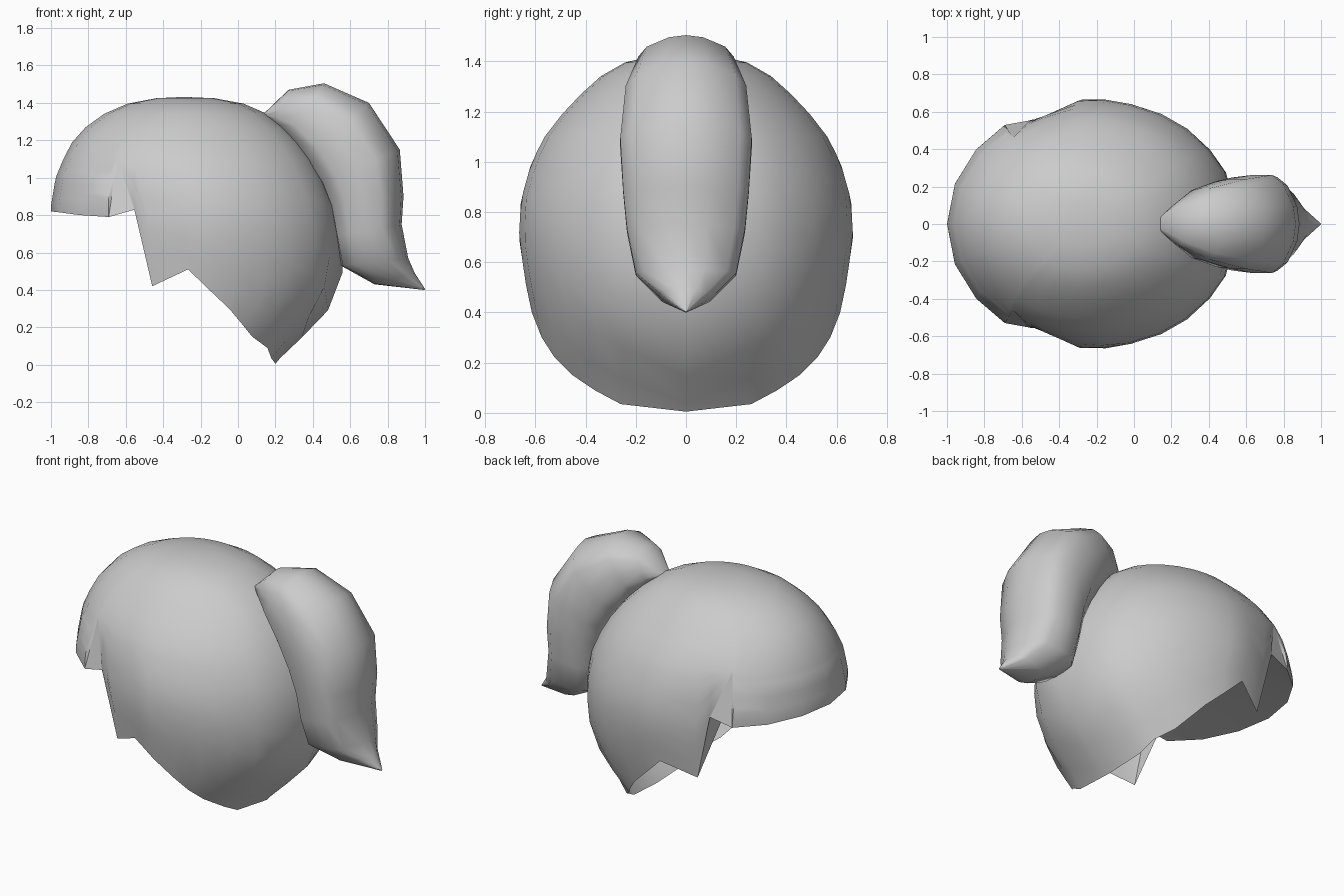
import bpy, bmesh
from math import sin, cos, radians

if "Cube" in bpy.data.objects:
    bpy.data.objects.remove(bpy.data.objects["Cube"])

# Cap cross-sections, crown to nape: height, centre x, half length, half width
RINGS = [(1.432, -.29, 0, 0), (1.424, -.28, .18, .14), (1.385, -.28, .36, .285),
         (1.31, -.28, .49, .38), (1.22, -.275, .595, .47), (1.12, -.26, .665, .555),
         (1.0, -.25, .725, .617), (.85, -.23, .77, .66), (.70, -.218, .78, .668),
         (.51, -.20, .765, .64), (.30, -.235, .725, .595), (.15, -.41, .756, .59),
         (.035, -.275, .5, .615), (.005, -.3, .5, .6)]
# Hairline: angle from the nape round to the fringe, height of the lower edge
EDGE = [(0, .005), (25, .035), (37, .09), (50, .15), (62, .22), (75, .30),
        (85, .40), (95, .51), (109, .42), (115, .83), (125, 1.10), (127, .79), (143, .80),
        (161, .815), (180, .82)]
UPPER, LOWER = 6, 8


def ring_index(z):
    for i in range(len(RINGS) - 1):
        z0, z1 = RINGS[i][0], RINGS[i + 1][0]
        if z >= z1:
            return i + (z0 - z) / (z0 - z1)
    return len(RINGS) - 1


def cap_point(angle, s):
    i = min(int(s), len(RINGS) - 2)
    z, c, a, b = [p + (q - p) * (s - i) for p, q in zip(RINGS[i], RINGS[i + 1])]
    if 105 < abs(angle) < 120:  # side locks lie closer to the face
        b *= 1 - .08 * min(1, max(0, (1.15 - z) / .35))
    return (c + a * cos(radians(angle)), b * sin(radians(angle)), z)


def finish(name, bm):
    bmesh.ops.remove_doubles(bm, verts=bm.verts, dist=.0005)
    bmesh.ops.recalc_face_normals(bm, faces=bm.faces)
    mesh = bpy.data.meshes.new(name)
    bm.to_mesh(mesh)
    bm.free()
    obj = bpy.data.objects.new(name, mesh)
    bpy.context.collection.objects.link(obj)
    bpy.ops.object.select_all(action='DESELECT')
    obj.select_set(True)
    bpy.context.view_layer.objects.active = obj
    bpy.ops.object.shade_smooth_by_angle(angle=radians(50))
    return obj


def skin(bm, rows, closed):
    n = len(rows[0])
    for r0, r1 in zip(rows, rows[1:]):
        for k in range(n if closed else n - 1):
            j = (k + 1) % n
            bm.faces.new((r0[k], r0[j], r1[j], r1[k]))


# Open hair cap with fringe, side locks and pointed nape
bm = bmesh.new()
columns = EDGE + [(-a, z) for a, z in EDGE[-2:0:-1]]
split = ring_index(1.10)
grid = []
for angle, z in columns + columns[:1]:
    end = ring_index(z)
    steps = [split * r / UPPER for r in range(UPPER)]
    steps += [split + (end - split) * r / LOWER for r in range(LOWER + 1)]
    grid.append([bm.verts.new(cap_point(angle, s)) for s in steps])
skin(bm, grid, False)
finish("hair_cap", bm)

# Underside of the fringe, with the notch walls and the folded inside of each lock
bm = bmesh.new()
rim = [(a, z) for a, z in EDGE if a >= 127]
rim += [(-a, z) for a, z in rim[-2::-1]]
lock_y = cap_point(115, ring_index(.83))[1]
outer = [bm.verts.new(cap_point(a, ring_index(z))) for a, z in rim]
inner = [bm.verts.new((-.55, lock_y * (1 - 2 * i / (len(rim) - 1)), .83)) for i in range(len(rim))]
skin(bm, [outer, inner], False)
for side, i, j in ((1, 0, 1), (-1, -1, -2)):
    top = bm.verts.new(cap_point(side * 125, ring_index(1.10)))
    tip = bm.verts.new(cap_point(side * 109, ring_index(.42)))
    bm.faces.new((top, outer[i], inner[i]))
    bm.faces.new((tip, inner[i], inner[j]))
finish("fringe_underside", bm)

# Ponytail sections: inner x, inner z, outer x, outer z, half width
TAIL = [(.13, 1.33, .14, 1.345, .03), (.20, 1.28, .27, 1.47, .11), (.27, 1.22, .46, 1.505, .19),
        (.37, 1.08, .70, 1.40, .24), (.44, .97, .865, 1.15, .262), (.49, .85, .885, .90, .25),
        (.52, .69, .875, .75, .235), (.55, .53, .91, .57, .20), (.73, .43, .945, .49, .10),
        (.995, .40, 1.0, .405, .003)]
# Half cross-section: position from inner to outer side, share of the half width
HALF = [(.97, .36), (.84, .82), (.70, 1), (.45, 1), (.2, .95), (.03, .6)]
SECTION = [(1, 0)] + HALF + [(0, 0)] + [(f, -w) for f, w in reversed(HALF)]
bm = bmesh.new()
rows = [[bm.verts.new((xi + (xo - xi) * f, w * s, zi + (zo - zi) * f)) for f, s in SECTION]
        for xi, zi, xo, zo, w in TAIL]
skin(bm, rows, True)
bm.faces.new(rows[0])
bm.faces.new(rows[-1])
finish("ponytail", bm)
